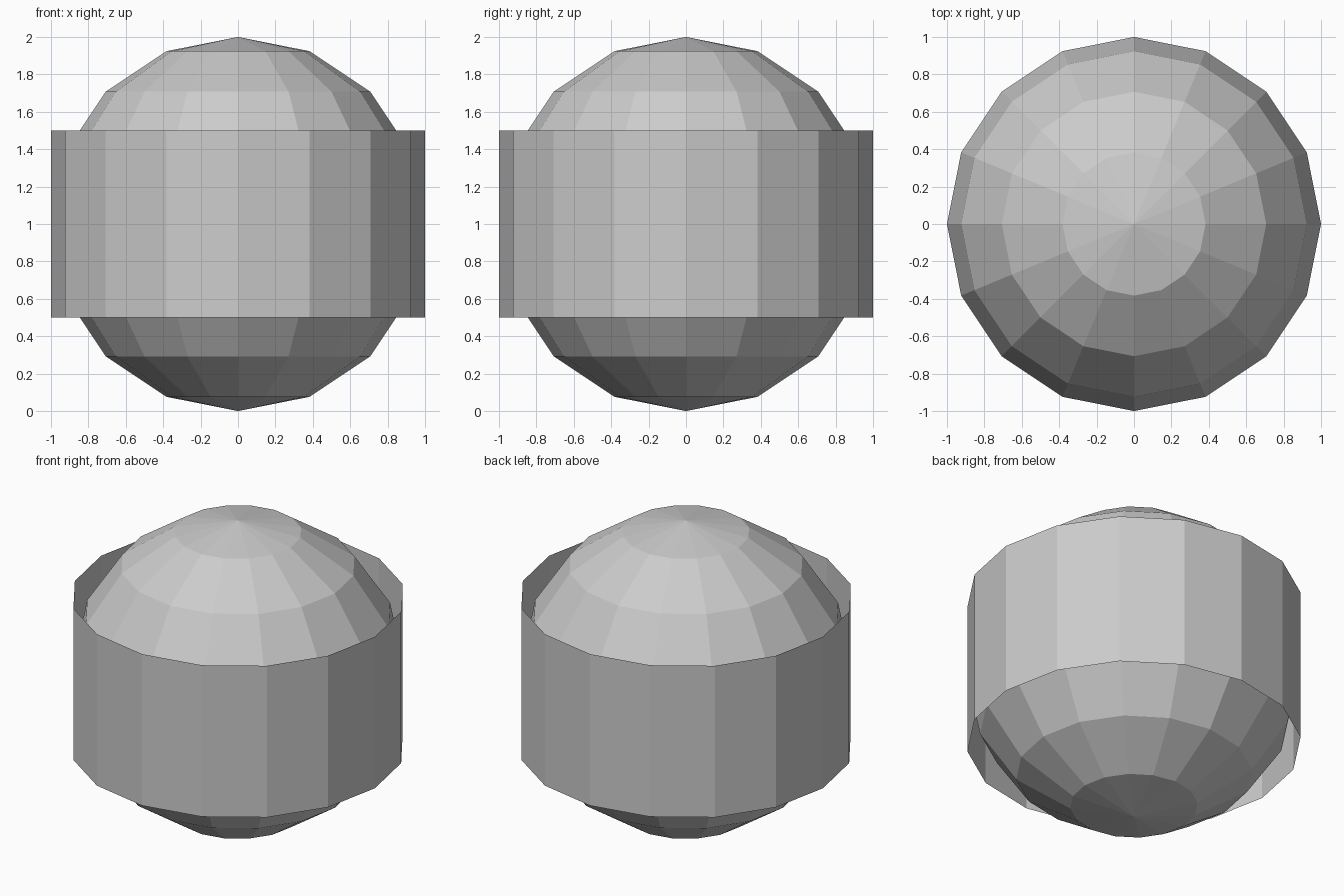
import bpy

if "Cube" in bpy.data.objects:
    bpy.data.objects.remove(bpy.data.objects["Cube"])

SIDES = 16

# Faceted ball
bpy.ops.mesh.primitive_uv_sphere_add(segments=SIDES, ring_count=8, radius=1, location=(0, 0, 1))
bpy.context.object.name = "ball"

# Open band around the ball, touching it at the equator
bpy.ops.mesh.primitive_cylinder_add(vertices=SIDES, radius=1, depth=1,
                                    end_fill_type='NOTHING', location=(0, 0, 1))
bpy.context.object.name = "outer_band"
